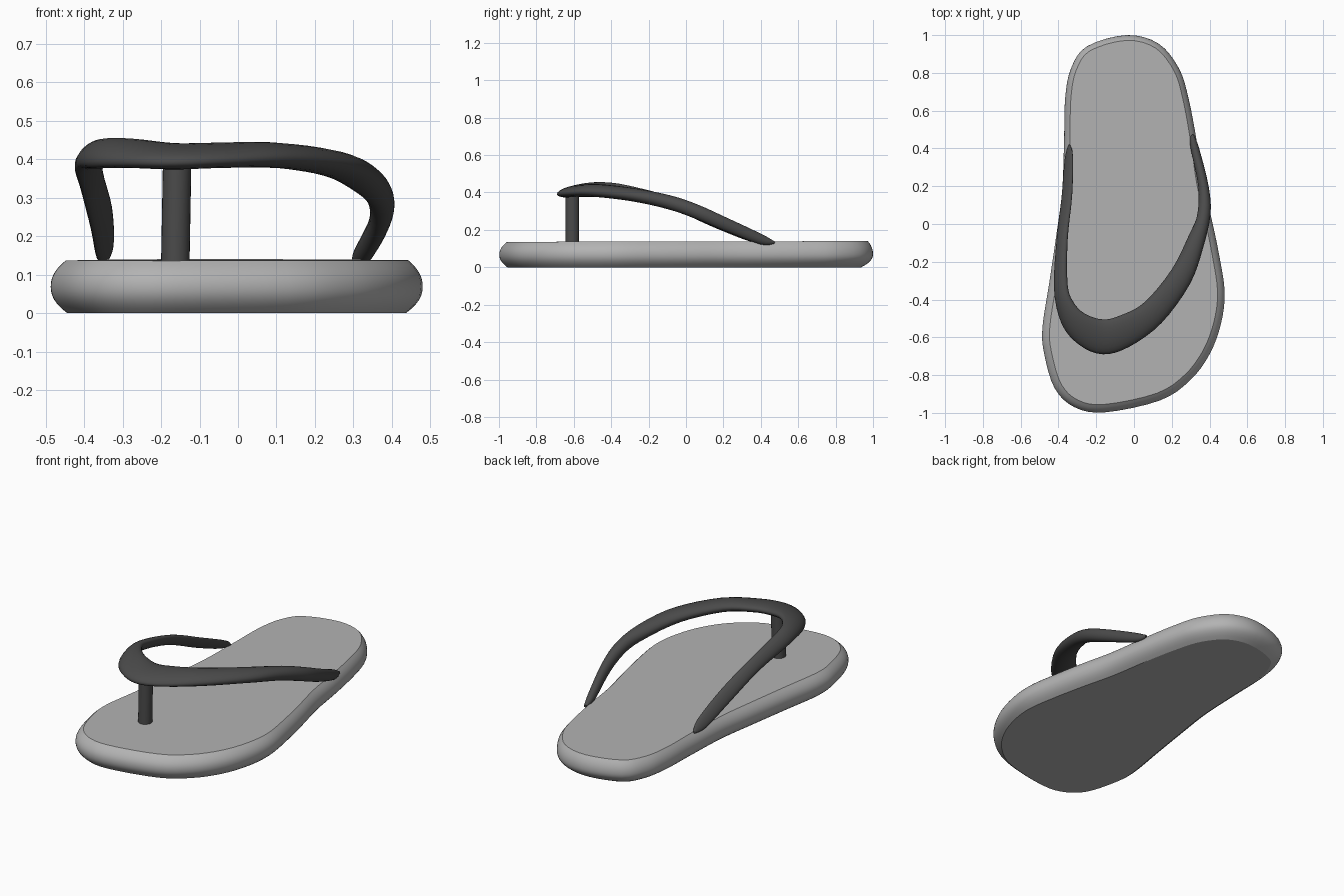
import bpy
import bmesh
import math
from mathutils import Vector

if "Cube" in bpy.data.objects:
    bpy.data.objects.remove(bpy.data.objects["Cube"], do_unlink=True)


def make_material(name, value):
    mat = bpy.data.materials.new(name)
    mat.use_nodes = True
    colour = (value, value, value, 1)
    mat.diffuse_color = colour
    mat.node_tree.nodes["Principled BSDF"].inputs["Base Color"].default_value = colour
    return mat


def smooth_path(points, steps, closed):
    """Catmull-Rom interpolation of equal-length number tuples."""
    count = len(points)

    def get(i):
        return points[i % count] if closed else points[max(0, min(count - 1, i))]

    result = []
    for i in range(count if closed else count - 1):
        quad = [get(i + k) for k in (-1, 0, 1, 2)]
        for s in range(steps):
            t = s / steps
            result.append([
                b + t * (c - a + t * (2 * a - 5 * b + 4 * c - d + t * (3 * (b - c) + d - a))) / 2
                for a, b, c, d in zip(*quad)])
    if not closed:
        result.append(list(points[-1]))
    return result


def loft(name, rings, mat, angle):
    """Skin closed rings of points, cap both ends and shade smooth."""
    bm = bmesh.new()
    rows = [[bm.verts.new(p) for p in ring] for ring in rings]
    for low, high in zip(rows, rows[1:]):
        for i in range(len(low)):
            j = (i + 1) % len(low)
            bm.faces.new((low[i], low[j], high[j], high[i]))
    bm.faces.new(list(reversed(rows[0])))
    bm.faces.new(rows[-1])
    bmesh.ops.recalc_face_normals(bm, faces=bm.faces)
    mesh = bpy.data.meshes.new(name)
    bm.to_mesh(mesh)
    bm.free()
    obj = bpy.data.objects.new(name, mesh)
    bpy.context.collection.objects.link(obj)
    mesh.materials.append(mat)
    bpy.ops.object.select_all(action='DESELECT')
    obj.select_set(True)
    bpy.context.view_layer.objects.active = obj
    bpy.ops.object.shade_smooth_by_angle(angle=math.radians(angle))
    return obj


sole_grey = make_material("light grey foam", 0.45)
strap_grey = make_material("dark grey rubber", 0.07)

# Sole outline, clockwise from the back of the heel
outline = smooth_path([
    (-.04, 1), (.13, .955), (.24, .82), (.29, .66), (.33, .45), (.365, .22),
    (.41, .03), (.45, -.16), (.48, -.36), (.46, -.53), (.4, -.69),
    (.295, -.83), (.135, -.935), (-.155, -.997), (-.315, -.97),
    (-.42, -.87), (-.475, -.69), (-.485, -.55), (-.45, -.32),
    (-.41, -.05), (-.38, .18), (-.37, .45), (-.365, .66), (-.335, .82),
    (-.25, .94)], 4, True)


def sole_ring(t):
    """Outline at relative height t (-1 bottom, 1 top), pulled in to round the rim."""
    ring = []
    for i, (x, y) in enumerate(outline):
        before, after = outline[i - 1], outline[(i + 1) % len(outline)]
        inward = Vector((after[1] - before[1], before[0] - after[0], 0)).normalized()
        heel = (y + 1) / 2
        depth = .042 - .014 * heel if t > 0 else .043 + .02 * heel ** 3
        height = .136 + .004 * heel
        ring.append(Vector((x, y, height * (1 + t) / 2)) + inward * depth * abs(t) ** 2.2)
    return ring


loft("sole", [sole_ring(k / 6) for k in range(-6, 7)], sole_grey, 22)

# Strap stations: outer edge xyz, inner edge xyz, thickness
stations = smooth_path([
    (.315, .475, .135, .3, .465, .13, .015),
    (.345, .4, .155, .3, .4, .145, .055),
    (.395, .2, .235, .34, .2, .235, .07),
    (.405, .05, .3, .335, .05, .3, .075),
    (.365, -.13, .355, .295, -.05, .34, .075),
    (.295, -.32, .385, .2, -.24, .39, .07),
    (.145, -.525, .4, .055, -.415, .42, .065),
    (-.025, -.65, .395, -.075, -.485, .425, .06),
    (-.165, -.69, .39, -.165, -.505, .425, .06),
    (-.29, -.64, .39, -.26, -.475, .44, .06),
    (-.38, -.53, .385, -.325, -.41, .445, .06),
    (-.42, -.34, .375, -.355, -.32, .435, .05),
    (-.405, -.08, .315, -.355, -.08, .375, .04),
    (-.38, .15, .215, -.33, .15, .28, .032),
    (-.365, .34, .14, -.325, .36, .185, .025),
    (-.345, .42, .13, -.34, .42, .14, .01)], 4, False)

centres = [(Vector(s[:3]) + Vector(s[3:6])) / 2 for s in stations]
strap_rings = []
for i, s in enumerate(stations):
    across = (Vector(s[:3]) - Vector(s[3:6])) / 2
    tangent = centres[min(i + 1, len(centres) - 1)] - centres[max(i - 1, 0)]
    up = across.cross(tangent).normalized() * s[6] / 2
    strap_rings.append([
        centres[i] + across * math.cos(a) + up * math.sin(a)
        for a in (math.tau * k / 20 for k in range(20))])
loft("strap", strap_rings, strap_grey, 60)

# Toe post joining the strap to the sole
post_rings = [
    [Vector((x + .037 * math.cos(a), -.608 + .037 * math.sin(a), z))
     for a in (math.tau * k / 24 for k in range(24))]
    for x, z in ((-.163, .125), (-.158, .4))]
loft("toe_post", post_rings, strap_grey, 40)
